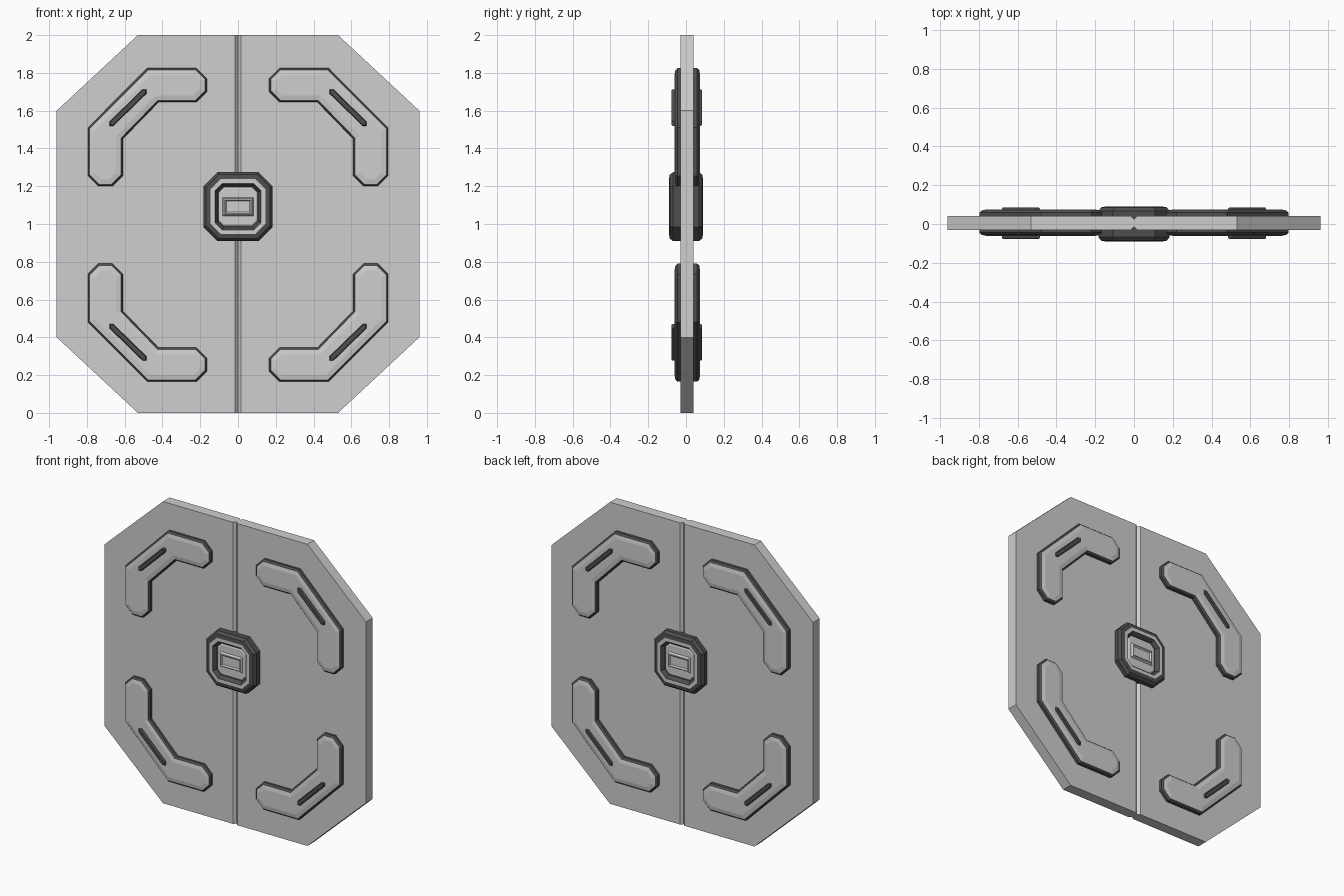
import bpy, bmesh
from mathutils import Vector

if "Cube" in bpy.data.objects:
    bpy.data.objects.remove(bpy.data.objects["Cube"])


def material(name, v):
    m = bpy.data.materials.new(name)
    m.diffuse_color = (v, v, v, 1)
    m.use_nodes = True
    m.node_tree.nodes["Principled BSDF"].inputs["Base Color"].default_value = m.diffuse_color
    return m


MATS = [material("light grey", 0.62), material("dark grey", 0.075)]
LIGHT, DARK = 0, 1


def inset(points, d):
    """Mitred inward offset of a closed outline."""
    n = len(points)
    p = [Vector(q) for q in points]
    area = sum(p[i].x * p[(i + 1) % n].y - p[(i + 1) % n].x * p[i].y for i in range(n))
    s = 1 if area > 0 else -1
    out = []
    for i in range(n):
        a = (p[i] - p[i - 1]).normalized()
        b = (p[(i + 1) % n] - p[i]).normalized()
        na, nb = Vector((-a.y, a.x)) * s, Vector((-b.y, b.x)) * s
        out.append(p[i] + (na + nb) * d / (1 + na.dot(nb)))
    return out


def loft(name, rings, mats):
    """Skin closed rings in order; mats has one index per band plus two caps."""
    bm = bmesh.new()
    vs = [[bm.verts.new(c) for c in r] for r in rings]
    n = len(rings[0])
    for k in range(len(vs) - 1):
        for i in range(n):
            j = (i + 1) % n
            f = bm.faces.new((vs[k][i], vs[k][j], vs[k + 1][j], vs[k + 1][i]))
            f.material_index = mats[k]
    for r, m in ((vs[0], mats[-2]), (vs[-1], mats[-1])):
        bm.faces.new(r).material_index = m
    bmesh.ops.recalc_face_normals(bm, faces=bm.faces)
    me = bpy.data.meshes.new(name)
    bm.to_mesh(me)
    bm.free()
    for m in MATS:
        me.materials.append(m)
    ob = bpy.data.objects.new(name, me)
    bpy.context.collection.objects.link(ob)
    return ob


def two_sided(name, outline, steps, cap, cy=0.0):
    """Slab with the same stepped relief on both faces.
    steps: (inset, distance from mid plane, colour of band leading to it)."""
    def ring(d, y):
        return [(q.x, y, q.y) for q in inset(outline, d)]
    back = [ring(d, cy + h) for d, h, _ in reversed(steps)]
    front = [ring(d, cy - h) for d, h, _ in steps]
    cols = [c for _, _, c in steps]
    mats = cols[:0:-1] + [cols[0]] + cols[1:] + [cap, cap]
    return loft(name, back + front, mats)


def chamfered(hx, hz, c, z):
    return [(-hx, z - hz + c), (-hx + c, z - hz), (hx - c, z - hz), (hx, z - hz + c),
            (hx, z + hz - c), (hx - c, z + hz), (-hx + c, z + hz), (-hx, z + hz - c)]


# door panel: columns across x with a V seam down the middle
panel = []
for x, half_z, half_y in ((-0.96, 0.6, 0.035), (-0.53, 1, 0.035), (-0.016, 1, 0.035),
                          (0, 1, 0.019), (0.016, 1, 0.035), (0.53, 1, 0.035),
                          (0.96, 0.6, 0.035)):
    panel.append([(x, 0.005 + sy * half_y, 1 + sz * half_z)
                  for sy, sz in ((-1, -1), (1, -1), (1, 1), (-1, 1))])
loft("door_panel", panel, [LIGHT] * 8)

# corner brackets and their diagonal ribs, repeated in four corners
MID = 0.995
BRACKET = [(0.795, 0.515), (0.48, 0.83), (0.22, 0.83), (0.165, 0.775), (0.165, 0.705),
           (0.22, 0.65), (0.42, 0.65), (0.61, 0.455), (0.61, 0.26), (0.665, 0.205),
           (0.74, 0.205), (0.795, 0.26)]
RIB = [(0.68, 0.525), (0.66, 0.525), (0.485, 0.695), (0.485, 0.718), (0.505, 0.718),
       (0.68, 0.547)]
for sx, side in ((-1, "left"), (1, "right")):
    for sz, level in ((-1, "lower"), (1, "upper")):
        def place(pts):
            return [(sx * x, MID + sz * z) for x, z in pts]
        two_sided(f"bracket_{level}_{side}", place(BRACKET),
                  [(0, 0.052, DARK), (0.010, 0.063, DARK), (0.036, 0.068, LIGHT)],
                  LIGHT, 0.007)
        two_sided(f"rib_{level}_{side}", place(RIB),
                  [(0, 0.075, DARK), (0.004, 0.081, DARK)], DARK, 0.004)

# lock hub with a light rim and a recessed face
HZ = 1.092
two_sided("lock_hub", chamfered(0.183, 0.183, 0.075, HZ),
          [(0, 0.068, DARK), (0.014, 0.086, DARK), (0.038, 0.09, DARK),
           (0.060, 0.09, LIGHT), (0.076, 0.066, DARK), (0.082, 0.066, DARK),
           (0.088, 0.069, LIGHT)], LIGHT)

# rectangular button with a raised frame
two_sided("lock_button", [(-0.082, HZ - 0.05), (0.082, HZ - 0.05),
                          (0.082, HZ + 0.05), (-0.082, HZ + 0.05)],
          [(0, 0.068, LIGHT), (0.008, 0.082, LIGHT), (0.014, 0.082, LIGHT),
           (0.021, 0.074, LIGHT)], LIGHT)
